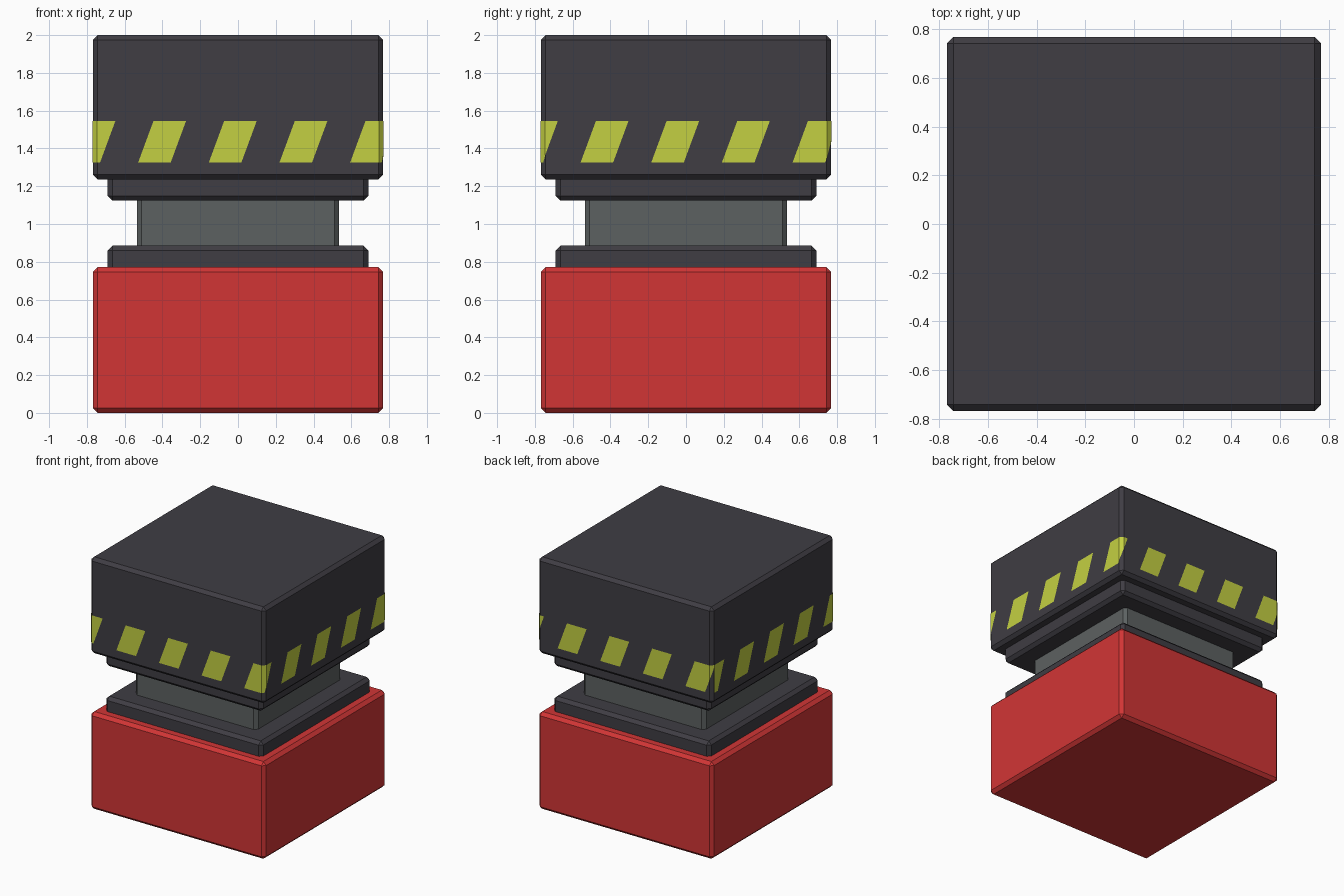
import bpy, bmesh
from mathutils import Vector

if "Cube" in bpy.data.objects:
    bpy.data.objects.remove(bpy.data.objects["Cube"])

HALF, CH = 0.768, 0.025      # block half width and chamfer


def material(name, rgb):
    m = bpy.data.materials.new(name)
    m.diffuse_color = (*rgb, 1)
    m.use_nodes = True
    m.node_tree.nodes["Principled BSDF"].inputs["Base Color"].default_value = m.diffuse_color
    return m


dark = material("dark grey", (0.050, 0.047, 0.057))
red = material("red", (0.640, 0.036, 0.036))
steel = material("steel grey", (0.108, 0.120, 0.120))
yellow = material("yellow green", (0.550, 0.630, 0.054))


def finish(bm, name, mat):
    me = bpy.data.meshes.new(name)
    bm.to_mesh(me)
    bm.free()
    me.materials.append(mat)
    ob = bpy.data.objects.new(name, me)
    bpy.context.collection.objects.link(ob)
    return ob


def block(name, half, z0, z1, mat, chamfer=CH):
    """Square block with all edges chamfered."""
    bm = bmesh.new()
    bmesh.ops.create_cube(bm, size=1)
    for v in bm.verts:
        v.co = Vector((v.co.x * 2 * half, v.co.y * 2 * half,
                       z0 + (v.co.z + 0.5) * (z1 - z0)))
    bmesh.ops.bevel(bm, geom=bm.edges[:], offset=chamfer, segments=1,
                    affect='EDGES')
    return finish(bm, name, mat)


# Main stack
block("base_block", HALF, 0.0, 0.772, red)
block("lower_collar", 0.69, 0.70, 0.885, dark)
block("core", 0.536, 0.80, 1.20, steel)
block("upper_collar", 0.69, 1.124, 1.31, dark)
block("top_block", HALF, 1.236, 2.0, dark)

# Hazard stripes: laid out flat (u along the perimeter), then wrapped round
S = 2 * (HALF - CH)
L = CH * 2 ** 0.5
a, h = HALF - CH, HALF
corners = [(-h, a), (-h, -a), (-a, -h), (a, -h),
           (h, -a), (h, a), (a, h), (-a, h), (-h, a)]
starts = [0.0]
for i in range(8):
    starts.append(starts[-1] + (S if i % 2 == 0 else L))

PERIOD, WIDTH, SLANT, FIRST = 0.373, 0.172, 0.081, 0.245
Z0, Z1 = 1.325, 1.545
bm = bmesh.new()
for k in range(-1, 17):
    u = FIRST + k * PERIOD
    bm.faces.new([bm.verts.new(p) for p in (
        (u, 0, Z0), (u + WIDTH, 0, Z0),
        (u + WIDTH + SLANT, 0, Z1), (u + SLANT, 0, Z1))])
for i, s in enumerate(starts):
    bmesh.ops.bisect_plane(bm, geom=bm.verts[:] + bm.edges[:] + bm.faces[:],
                           dist=1e-5, plane_co=(s, 0, 0), plane_no=(1, 0, 0),
                           clear_inner=(i == 0), clear_outer=(i == 8))
for v in bm.verts:
    u = min(max(v.co.x, 0.0), starts[-1])
    i = max(j for j in range(8) if starts[j] <= u + 1e-6)
    t = (u - starts[i]) / (starts[i + 1] - starts[i])
    p = Vector(corners[i]).lerp(Vector(corners[i + 1]), t) * 1.003
    v.co = (p.x, p.y, v.co.z)
finish(bm, "hazard_stripes", yellow)
